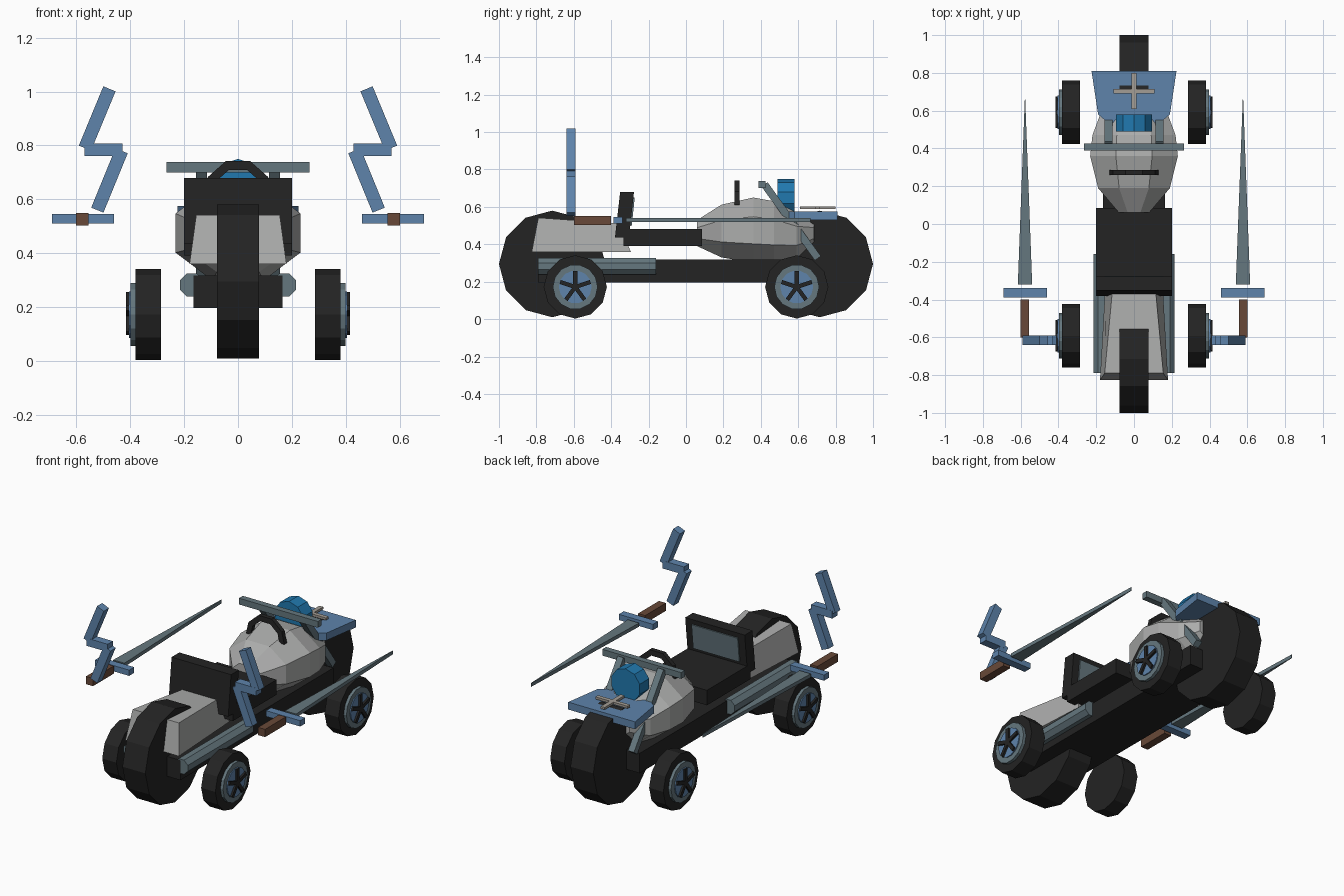
import bpy, bmesh, math
from mathutils import Vector

if "Cube" in bpy.data.objects:
    bpy.data.objects.remove(bpy.data.objects["Cube"])


def material(name, rgb):
    m = bpy.data.materials.new(name)
    m.diffuse_color = (*rgb, 1)
    m.use_nodes = True
    m.node_tree.nodes["Principled BSDF"].inputs["Base Color"].default_value = m.diffuse_color
    return m


BLACK = material("black", (0.017, 0.017, 0.017))
GREY = material("light grey", (0.41, 0.415, 0.41))
BLUE = material("steel blue", (0.112, 0.23, 0.41))
LAMP = material("bright blue", (0.015, 0.19, 0.43))
SLATE = material("slate", (0.13, 0.185, 0.21))
BROWN = material("brown", (0.14, 0.066, 0.04))
BEIGE = material("warm grey", (0.37, 0.34, 0.30))


def loft(name, rings, mat):
    """Join equal-length rings of points with side faces and end caps."""
    bm = bmesh.new()
    vs = [[bm.verts.new(p) for p in r] for r in rings]
    n = len(vs[0])
    for a, b in zip(vs, vs[1:]):
        for i in range(n):
            bm.faces.new((a[i], a[(i + 1) % n], b[(i + 1) % n], b[i]))
    bm.faces.new(vs[0])
    bm.faces.new(vs[-1])
    bmesh.ops.recalc_face_normals(bm, faces=bm.faces)
    me = bpy.data.meshes.new(name)
    bm.to_mesh(me)
    bm.free()
    me.materials.append(mat)
    ob = bpy.data.objects.new(name, me)
    bpy.context.collection.objects.link(ob)
    return ob


def rect(x0, x1, y0, y1, z):
    return [(x0, y0, z), (x1, y0, z), (x1, y1, z), (x0, y1, z)]


def box(name, x0, x1, y0, y1, z0, z1, mat):
    return loft(name, [rect(x0, x1, y0, y1, z) for z in (z0, z1)], mat)


def bar(name, p, q, w, mat, d=None):
    """Rectangular bar between two points."""
    p, q = Vector(p), Vector(q)
    rot = (q - p).to_track_quat('Z', 'Y')
    w, d = w / 2, (d or w) / 2
    sec = [rot @ Vector(c) for c in ((-w, -d, 0), (w, -d, 0), (w, d, 0), (-w, d, 0))]
    return loft(name, [[e + c for c in sec] for e in (p, q)], mat)


def wheel_x(name, x0, x1, y, z, r, n, mat, phase=0.0):
    """Cylinder lying along x."""
    ang = [phase + 2 * math.pi * i / n for i in range(n)]
    return loft(name, [[(x, y + r * math.cos(a), z + r * math.sin(a)) for a in ang]
                       for x in (x0, x1)], mat)


def wheel_y(name, x, y0, y1, z, r, n, mat):
    """Cylinder lying along y."""
    ang = [math.pi / n + 2 * math.pi * i / n for i in range(n)]
    return loft(name, [[(x + r * math.cos(a), y, z + r * math.sin(a)) for a in ang]
                       for y in (y0, y1)], mat)


# Chassis and the two big centre wheels
box("chassis", -0.165, 0.165, -0.79, 0.68, 0.197, 0.318, BLACK)
for nm, y in (("front", -0.715), ("back", 0.715)):
    wheel_x(nm + "_big_wheel", -0.077, 0.077, y, 0.295, 0.285, 12, BLACK)

# Tank: octagonal rings along y (y, half width, bottom, top)
tank = []
for y, w, b, t in ((0.06, 0.08, 0.39, 0.53), (0.19, 0.19, 0.33, 0.612),
                   (0.36, 0.232, 0.30, 0.65), (0.47, 0.22, 0.30, 0.63),
                   (0.59, 0.175, 0.32, 0.57), (0.685, 0.10, 0.39, 0.53)):
    k = 1 / math.cos(math.pi / 8)
    tank.append([(w * k * math.cos(a), y, (b + t) / 2 + (t - b) / 2 * k * math.sin(a))
                 for a in [math.pi / 8 + i * math.pi / 4 for i in range(8)]])
loft("tank", tank, GREY)

# Cowl over the wheel at the -y end
loft("cowl", [[(-0.18, -0.825, 0.36), (0.18, -0.825, 0.36), (0.15, -0.295, 0.36), (-0.15, -0.295, 0.36)],
              [(-0.155, -0.79, 0.542), (0.155, -0.79, 0.542), (0.115, -0.36, 0.512), (-0.115, -0.36, 0.512)]], GREY)

# Seat, tilted seat back and its inset panel
box("seat", -0.2, 0.2, -0.335, 0.085, 0.392, 0.483, BLACK)
loft("seat_back", [rect(-0.2, 0.2, -0.38, -0.305, 0.435), rect(-0.2, 0.2, -0.352, -0.278, 0.68)], BLACK)
loft("seat_back_panel", [rect(-0.155, 0.155, -0.32, -0.290, 0.50), rect(-0.155, 0.155, -0.30, -0.274, 0.65)], SLATE)

# Fender above the far wheel, with a cross on top
fender = [(-0.225, 0.81), (-0.19, 0.58), (-0.13, 0.53), (0.13, 0.53), (0.19, 0.58), (0.225, 0.81)]
loft("fender", [[(x, y, z) for x, y in fender] for z in (0.53, 0.575)], BLUE)
box("cross_long_bar", -0.013, 0.013, 0.61, 0.80, 0.588, 0.602, BEIGE)
box("cross_short_bar", -0.108, 0.108, 0.69, 0.715, 0.588, 0.602, BEIGE)

# Lamp, handlebar and arched grip
wheel_y("lamp", 0, 0.49, 0.58, 0.65, 0.1, 10, LAMP)
box("handlebar", -0.265, 0.265, 0.388, 0.425, 0.70, 0.738, SLATE)
arch = [(-0.115, 0.61), (-0.1, 0.675), (-0.04, 0.728), (0.04, 0.728), (0.1, 0.675), (0.115, 0.61)]
loft("arched_grip", [[(x * s, y, 0.61 + (z - 0.61) * s) for y, s in
                      ((0.26, 0.84), (0.287, 0.84), (0.287, 1.12), (0.26, 1.12))]
                     for x, z in arch], BLACK)

for s, side in ((1, "right"), (-1, "left")):
    # Fork and exhaust tube
    bar(side + "_fork", (s * 0.135, 0.42, 0.72), (s * 0.135, 0.705, 0.325), 0.04, SLATE)
    wheel_y(side + "_exhaust", s * 0.172, -0.79, -0.16, 0.282, 0.047, 8, SLATE)

    # Small wheels with hub, disc and five spokes
    for nm, y in (("front", -0.592), ("back", 0.592)):
        pre = side + "_" + nm + "_"
        wheel_x(pre + "tyre", s * 0.285, s * 0.38, y, 0.172, 0.169, 12, BLACK)
        wheel_x(pre + "hub", s * 0.37, s * 0.398, y, 0.172, 0.12, 14, SLATE)
        wheel_x(pre + "disc", s * 0.38, s * 0.404, y, 0.172, 0.088, 14, BLUE)
        for i in range(5):
            a = math.pi / 2 + i * math.tau / 5
            bar(pre + "spoke", (s * 0.405, y, 0.172),
                (s * 0.405, y + 0.085 * math.cos(a), 0.172 + 0.085 * math.sin(a)), 0.022, BLACK)

    # Floating sword: grip, guard and tapered blade
    box(side + "_sword_grip", s * 0.555, s * 0.602, -0.6, -0.4, 0.503, 0.55, BROWN)
    box(side + "_sword_guard", s * 0.46, s * 0.69, -0.388, -0.34, 0.51, 0.545, BLUE)
    loft(side + "_sword_blade", [[(s * 0.577 + dx * w, y, 0.529 + dz) for dx, dz in
                                  ((-1, -0.011), (1, -0.011), (1, 0.011), (-1, 0.011))]
                                 for y, w in ((-0.32, 0.038), (0.665, 0.001))], SLATE)

    # Zigzag bolt beside the sword
    y = -0.615
    bar(side + "_bolt_lower", (s * 0.522, y, 0.56), (s * 0.432, y, 0.78), 0.049, BLUE)
    box(side + "_bolt_middle", s * 0.428, s * 0.57, -0.64, -0.59, 0.76, 0.807, BLUE)
    bar(side + "_bolt_upper", (s * 0.568, y, 0.79), (s * 0.477, y, 1.01), 0.049, BLUE)
